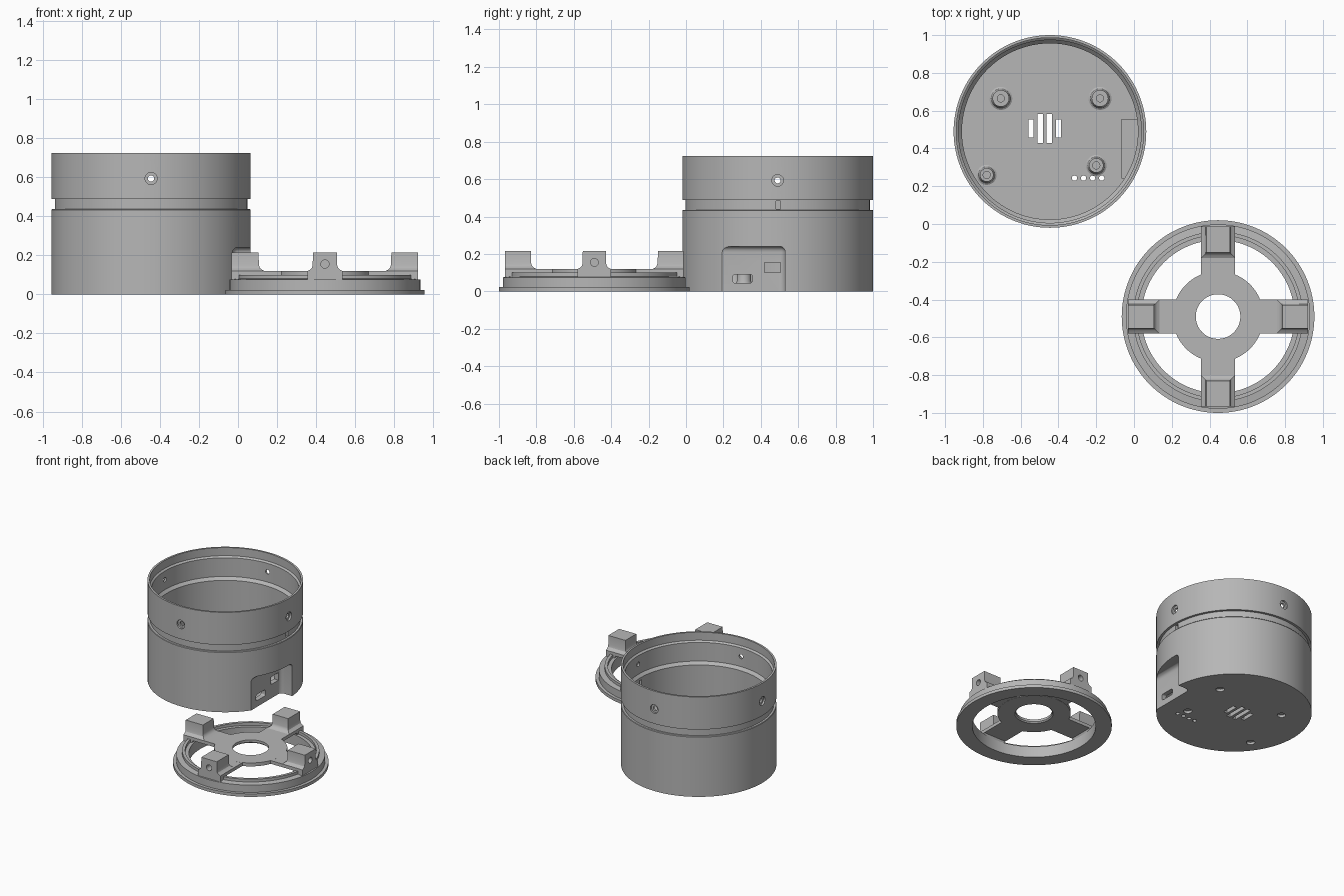
import bpy, bmesh, math
from mathutils import Matrix, Vector

if "Cube" in bpy.data.objects:
    bpy.data.objects.remove(bpy.data.objects["Cube"])

grey = bpy.data.materials.new("plain_grey")
grey.use_nodes = True
colour = (0.47, 0.47, 0.47, 1)
grey.diffuse_color = colour
grey.node_tree.nodes["Principled BSDF"].inputs["Base Color"].default_value = colour

CUP = Vector((-0.445, 0.49, 0))
LID = Vector((0.445, -0.49, 0))
parts = []


def finish(name, bm, keep=True):
    bmesh.ops.remove_doubles(bm, verts=bm.verts, dist=1e-5)
    bmesh.ops.recalc_face_normals(bm, faces=bm.faces)
    mesh = bpy.data.meshes.new(name)
    bm.to_mesh(mesh)
    bm.free()
    mesh.materials.append(grey)
    ob = bpy.data.objects.new(name, mesh)
    bpy.context.collection.objects.link(ob)
    if keep:
        parts.append(ob)
    return ob


def lathe(name, profile, centre, closed=False, steps=128, keep=True):
    bm = bmesh.new()
    vs = [bm.verts.new((r, 0, z)) for r, z in profile]
    es = [bm.edges.new(p) for p in zip(vs, vs[1:])]
    if closed:
        es.append(bm.edges.new((vs[-1], vs[0])))
    bmesh.ops.spin(bm, geom=vs + es, cent=(0, 0, 0), axis=(0, 0, 1),
                   angle=math.tau, steps=steps)
    bmesh.ops.translate(bm, verts=bm.verts, vec=centre)
    return finish(name, bm, keep)


def loft(name, rings, keep=True, matrix=None, bevel=0):
    bm = bmesh.new()
    loops = [[bm.verts.new(p) for p in ring] for ring in rings]
    bm.faces.new(loops[0])
    bm.faces.new(loops[-1])
    n = len(loops[0])
    for a, b in zip(loops, loops[1:]):
        for i in range(n):
            j = (i + 1) % n
            bm.faces.new((a[i], a[j], b[j], b[i]))
    if bevel:
        bmesh.ops.recalc_face_normals(bm, faces=bm.faces)
        bmesh.ops.bevel(bm, geom=bm.edges[:], offset=bevel, segments=5,
                        profile=0.5, affect='EDGES')
    if matrix:
        bm.transform(matrix)
    return finish(name, bm, keep)


def rect(x0, x1, y0, y1, z):
    return [(x0, y0, z), (x1, y0, z), (x1, y1, z), (x0, y1, z)]


def box(name, x0, x1, y0, y1, z0, z1, keep=True, matrix=None, bevel=0):
    return loft(name, [rect(x0, x1, y0, y1, z) for z in (z0, z1)], keep, matrix, bevel)


def rod(radius, start, end):
    """Cylindrical cutter between two points."""
    start, end = Vector(start), Vector(end)
    bm = bmesh.new()
    bmesh.ops.create_cone(bm, cap_ends=True, segments=24, radius1=radius,
                          radius2=radius, depth=(end - start).length)
    turn = (end - start).to_track_quat('Z', 'Y').to_matrix().to_4x4()
    bm.transform(Matrix.Translation((start + end) / 2) @ turn)
    return finish("cutter", bm, False)


def combine(target, tool, operation='DIFFERENCE'):
    mod = target.modifiers.new("cut", 'BOOLEAN')
    mod.operation, mod.solver, mod.object = operation, 'EXACT', tool
    bpy.context.view_layer.objects.active = target
    bpy.ops.object.modifier_apply(modifier=mod.name)
    bpy.data.objects.remove(tool)


quarters = [k * math.pi / 2 for k in range(4)]

# Round housing with an outer groove and a stepped inner wall
housing = lathe("housing", [
    (0, 0), (0.51, 0), (0.51, 0.432), (0.507, 0.436), (0.493, 0.436), (0.493, 0.487),
    (0.51, 0.487), (0.51, 0.723), (0.496, 0.723), (0.496, 0.665), (0.484, 0.655),
    (0.484, 0.52), (0.466, 0.50), (0.466, 0.03), (0, 0.03)], CUP)

# Port pocket: inner wall, then the rounded recess and the two openings
pocket = [(-0.065, 0.24), (-0.02, 0.24), (0.04, 0.45), (0.04, 0.555), (-0.065, 0.555)]
combine(housing, loft("pocket", [[(x, y, z) for x, y in pocket] for z in (0.02, 0.26)],
                      False), 'UNION')
combine(housing, box("cutter", -0.03, 0.3, 0.1, 0.53, -0.2, 0.24, False, bevel=0.03))
combine(housing, box("cutter", -0.1, 0.02, 0.25, 0.355, 0.045, 0.09, False, bevel=0.012))
combine(housing, box("cutter", -0.1, 0.02, 0.42, 0.505, 0.1, 0.155, False))

# Countersunk side screw holes and the small groove slot
for a in quarters:
    d = Vector((math.cos(a), math.sin(a), 0))
    base = CUP + Vector((0, 0, 0.593))
    combine(housing, rod(0.016, base + d * 0.45, base + d * 0.6))
    combine(housing, rod(0.031, base + d * 0.497, base + d * 0.6))
combine(housing, box("cutter", 0, 0.1, 0.482, 0.505, 0.44, 0.483, False))

# Speaker slots and indicator holes through the floor
for k, half in enumerate((0.048, 0.077, 0.077, 0.048)):
    x = -0.545 + k * 0.0485
    combine(housing, box("cutter", x - 0.014, x + 0.014, 0.505 - half, 0.505 + half,
                         -0.1, 0.1, False))
    x = -0.315 + k * 0.048
    combine(housing, rod(0.014, (x, 0.243, -0.1), (x, 0.243, 0.1)))

# Standoffs with flared feet, and screw recesses beneath them
for x, y, r in ((-0.705, 0.665, 0.044), (-0.18, 0.665, 0.044),
                (-0.2, 0.31, 0.038), (-0.78, 0.26, 0.036)):
    lathe("standoff", [(r + 0.02, 0.028), (r + 0.008, 0.036), (r, 0.055), (r, 0.12),
                       (0.019, 0.12), (0.019, 0.04), (0, 0.04)], (x, y, 0), steps=32)
    combine(housing, rod(0.028, (x, y, -0.1), (x, y, 0.018)))

# Mounting ring with flange and raised inner rim
lathe("mounting_ring", [
    (0.405, 0), (0.51, 0), (0.51, 0.022), (0.488, 0.022), (0.488, 0.075), (0.45, 0.08),
    (0.45, 0.1), (0.43, 0.1), (0.43, 0.08), (0.405, 0.08)], LID, closed=True)

# Central hub
lathe("hub", [(0.126, 0.095), (0.24, 0.095), (0.24, 0.12), (0.118, 0.12), (0.118, 0.103)],
      LID, closed=True)

# Four spokes, each ending in a drilled block with a flared foot
for a in quarters:
    turn = Matrix.Translation(LID) @ Matrix.Rotation(a, 4, 'Z')
    box("spoke", 0.2, 0.44, -0.09, 0.09, 0.096, 0.1195, matrix=turn)
    sections = ((0.065, 0.415, 0.09), (0.097, 0.4, 0.09), (0.098, 0.31, 0.09),
                (0.119, 0.31, 0.09), (0.126, 0.323, 0.077), (0.135, 0.333, 0.067),
                (0.15, 0.338, 0.0625), (0.215, 0.34, 0.062))
    block = loft("screw_block", [rect(r, 0.477, -w, w, z) for z, r, w in sections],
                 matrix=turn)
    combine(block, rod(0.021, turn @ Vector((0.38, 0, 0.155)),
                       turn @ Vector((0.6, 0, 0.155))))

bpy.ops.object.select_all(action='DESELECT')
for ob in parts:
    ob.select_set(True)
bpy.context.view_layer.objects.active = housing
bpy.ops.object.shade_smooth_by_angle(angle=math.radians(30))
